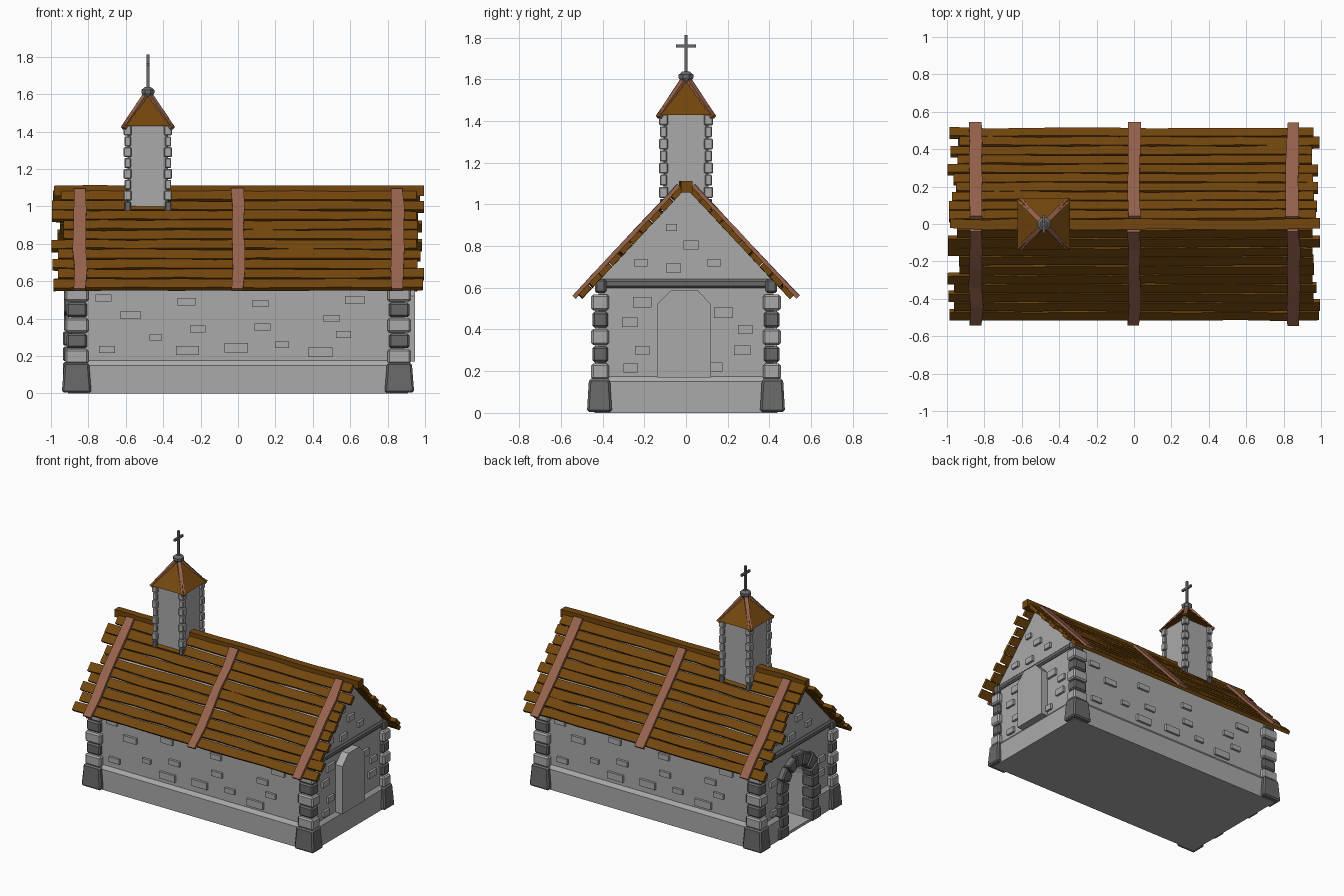
import bpy, bmesh, math, random
from mathutils import Matrix, Vector

random.seed(4)
cube = bpy.data.objects.get("Cube")
if cube:
    bpy.data.objects.remove(cube, do_unlink=True)


def material(name, rgb):
    m = bpy.data.materials.new(name)
    m.use_nodes = True
    m.diffuse_color = (*rgb, 1)
    m.node_tree.nodes["Principled BSDF"].inputs["Base Color"].default_value = (*rgb, 1)
    return m


STONE = material("light stone", (0.40, 0.40, 0.40))
DARK = material("dark stone", (0.14, 0.14, 0.14))
WOOD = material("roof wood", (0.17, 0.062, 0.004))
STRAP = material("strap wood", (0.31, 0.125, 0.075))


def finish(name, bm, mat, bevel=0):
    bmesh.ops.recalc_face_normals(bm, faces=bm.faces)
    me = bpy.data.meshes.new(name)
    bm.to_mesh(me)
    bm.free()
    me.materials.append(mat)
    ob = bpy.data.objects.new(name, me)
    bpy.context.scene.collection.objects.link(ob)
    if bevel:
        mod = ob.modifiers.new("Bevel", "BEVEL")
        mod.width, mod.segments = bevel, 1
    return ob


def block(bm, center, size, taper=1.0, rot=None):
    """Box whose top is scaled by taper."""
    verts = bmesh.ops.create_cube(bm, size=1)["verts"]
    for v in verts:
        k = taper if v.co.z > 0 else 1
        v.co = Vector((v.co.x * size[0] * k, v.co.y * size[1] * k, v.co.z * size[2]))
        if rot:
            v.co = rot @ v.co
        v.co += Vector(center)


def prism(bm, profile, x0, x1):
    """Extrude a (y, z) outline along x."""
    face = bm.faces.new([bm.verts.new((x0, y, z)) for y, z in profile])
    ext = bmesh.ops.extrude_face_region(bm, geom=[face])["geom"]
    for v in ext:
        if isinstance(v, bmesh.types.BMVert):
            v.co.x = x1


def board(bm, start, end, across, normal, width, thick, steps, wobble):
    """Rough-hewn plank; its top face runs from start to end."""
    start, end = Vector(start), Vector(end)
    rings = []
    for i in range(steps + 1):
        mid = start.lerp(end, i / steps) + across * random.uniform(-wobble, wobble)
        mid += normal * random.uniform(-wobble, wobble) * 0.4
        w = across * (width / 2 + random.uniform(-wobble, wobble) * 0.5)
        low = normal * thick
        rings.append([bm.verts.new(p) for p in (mid - w, mid + w, mid + w - low, mid - w - low)])
    bm.faces.new(rings[0])
    bm.faces.new(rings[-1])
    for a, b in zip(rings, rings[1:]):
        for k in range(4):
            bm.faces.new((a[k], a[k - 1], b[k - 1], b[k]))


# Walls and plinth, with a round-headed doorway cut into the entrance end
SPRING, INNER, OUTER = 0.33, 0.14, 0.225
bm = bmesh.new()
prism(bm, [(-0.42, 0.01), (0.42, 0.01), (0.42, 0.63), (0, 1.08), (-0.42, 0.63)], -0.89, 0.89)
walls = finish("walls", bm, STONE)
bm = bmesh.new()
block(bm, (0, 0, 0.075), (1.82, 0.88, 0.15))
top = max(bm.faces, key=lambda f: f.calc_center_median().z)
ext = bmesh.ops.extrude_face_region(bm, geom=[top])["geom"]
for v in ext:
    if isinstance(v, bmesh.types.BMVert):
        v.co = (v.co.x * 0.978, v.co.y * 0.955, 0.175)
bm.faces.remove(top)
plinth = finish("plinth", bm, STONE)
bm = bmesh.new()
arc = [math.pi * i / 12 for i in range(13)]
prism(bm, [(INNER, 0.02)] + [(INNER * math.cos(a), SPRING + INNER * math.sin(a)) for a in arc]
      + [(-INNER, 0.02)], -1.1, -0.6)
cutter = finish("doorway_cutter", bm, STONE)
cutter.hide_render = True
for ob in (walls, plinth):
    mod = ob.modifiers.new("Doorway", "BOOLEAN")
    mod.object, mod.operation, mod.solver = cutter, "DIFFERENCE", "EXACT"
    bpy.context.view_layer.objects.active = ob
    bpy.ops.object.modifier_apply(modifier=mod.name)
bpy.data.objects.remove(cutter, do_unlink=True)

# Door surround: stacked jambs and a ring of wedge stones
bm = bmesh.new()
for s in (-1, 1):
    for i in range(4):
        w = 0.10 if i % 2 == 0 else 0.08
        block(bm, (-0.89, s * (INNER + w / 2 - 0.005), 0.005 + 0.0825 * (i + 0.5)), (0.09, w, 0.077))
for i in range(7):
    a0, a1 = (math.pi * (i + k) / 7 for k in (0.04, 0.96))
    r = OUTER + (0.012 if i % 2 else 0)
    prism(bm, [(q * math.cos(a), SPRING + q * math.sin(a))
               for q, a in ((INNER - 0.005, a0), (r, a0), (r, a1), (INNER - 0.005, a1))], -0.93, -0.85)
finish("door_surround", bm, DARK, 0.008)

# Shallow chancel slab on the far end
bm = bmesh.new()
prism(bm, [(-0.14, 0.17), (0.12, 0.17), (0.12, 0.52), (0.055, 0.59), (-0.07, 0.59), (-0.14, 0.52)], 0.86, 0.945)
finish("chancel_slab", bm, STONE)

# Corner stones, alternating light and dark above a tapered foot
dark, light = bmesh.new(), bmesh.new()
for sx in (-1, 1):
    for sy in (-1, 1):
        block(dark, (sx * 0.863, sy * 0.415, 0.084), (0.158, 0.12, 0.16), 0.84)
        for i in range(5):
            odd = i % 2
            size = (0.11, 0.075, 0.077) if odd else (0.125, 0.085, 0.077)
            block(dark if odd else light, (sx * 0.862, sy * 0.412, 0.198 + 0.083 * i), size)
        block(dark, (sx * 0.87, sy * 0.41, 0.608), (0.09, 0.055, 0.068))
for sx in (-1, 1):
    block(dark, (sx * 0.885, 0, 0.62), (0.04, 0.82, 0.042))
finish("dark_corner_stones", dark, DARK, 0.01)
finish("light_corner_stones", light, STONE, 0.01)

# Loose stones standing out of the walls
side_stones = [(-.72, .51, .085), (-.575, .42, .105), (-.275, .49, .095), (-.215, .345, .085),
               (.12, .48, .085), (.625, .5, .105), (.5, .4, .085), (.13, .355, .085),
               (.565, .315, .08), (-.44, .3, .065), (-.7, .235, .085), (-.27, .23, .125),
               (-.01, .245, .125), (.235, .26, .075), (.44, .22, .13)]
end_stones = [(-.21, .53, .09), (-.27, .435, .075), (-.21, .3, .07), (-.265, .215, .07),
              (.18, .48, .09), (.285, .4, .07), (.27, .3, .08), (.14, .22, .07),
              (-.07, .89, .052), (.025, .805, .072), (-.215, .72, .062), (-.06, .695, .072), (.135, .72, .062)]
bm = bmesh.new()
for s in (-1, 1):
    for x, z, w in side_stones:
        block(bm, (-s * x, s * 0.422, z), (w, 0.03, 0.012 + w * 0.3))
    for y, z, w in end_stones:
        if s > 0 or z > 0.6 or abs(y) > 0.26:
            block(bm, (s * 0.892, s * y, z), (0.03, w, 0.01 + w * 0.45))
finish("wall_stones", bm, STONE)

# Main roof: rough planks held down by three straps on each slope
X = Vector((1, 0, 0))
planks, straps = bmesh.new(), bmesh.new()
PITCH = 0.0715
for s in (-1, 1):
    down = Vector((0, s * 0.684, -0.729))
    out = Vector((0, s * 0.729, 0.684))
    origin = Vector((0, s * 0.042, 1.098))
    for i in range(10):
        c = origin + down * (PITCH * (i + 0.5)) - out * 0.018
        x0, x1 = -random.uniform(0.93, 1.0), random.uniform(0.95, 1.0)
        board(planks, c + X * x0, c + X * x1, down, out, PITCH - 0.009, 0.026, 9, 0.004)
    for x in (-0.845, 0.0, 0.85):
        c = origin + X * x
        board(straps, c, c + down * 0.735, X, out, 0.066, 0.02, 5, 0.006)
board(planks, (-0.985, 0, 1.112), (0.995, 0, 1.112), Vector((0, 1, 0)), Vector((0, 0, 1)), 0.054, 0.055, 10, 0.005)
finish("roof_planks", planks, WOOD)
finish("roof_straps", straps, STRAP)

# Bell tower with small corner stones
TX = -0.482
bm = bmesh.new()
block(bm, (TX, 0, 1.19), (0.216, 0.216, 0.49))
finish("tower_walls", bm, STONE)
dark, light = bmesh.new(), bmesh.new()
for sx in (-1, 1):
    for sy in (-1, 1):
        for i in range(8):
            w = 0.042 if i % 2 else 0.034
            block(light if i else dark, (TX + sx * 0.108, sy * 0.108, 1.0 + 0.058 * i), (w, w, 0.053))
finish("tower_corner_stones", light, STONE, 0.005)
finish("tower_foot_stones", dark, DARK, 0.005)

# Tower roof: overlapping square courses with hip battens
bm = bmesh.new()
COURSES, EAVE, PEAK = 5, 1.43, 1.6
for i in range(COURSES):
    t0, t1 = i / COURSES, (i + 1) / COURSES
    z0, z1 = (EAVE + (PEAK - EAVE) * t for t in (t0, t1))
    r0, r1 = (0.128 * (1 - t) + 0.012 for t in (t0, t1))
    bmesh.ops.create_cone(bm, cap_ends=True, segments=4, radius1=r0 * math.sqrt(2),
                          radius2=(r1 - 0.006) * math.sqrt(2), depth=z1 - z0,
                          matrix=Matrix.Translation((TX, 0, (z0 + z1) / 2)) @ Matrix.Rotation(math.pi / 4, 4, "Z"))
finish("tower_roof", bm, WOOD)
bm = bmesh.new()
for sx in (-1, 1):
    for sy in (-1, 1):
        a, b = Vector((TX + sx * 0.135, sy * 0.135, 1.425)), Vector((TX + sx * 0.01, sy * 0.01, 1.612))
        across = Vector((-sy, sx, 0)).normalized()
        normal = across.cross(b - a).normalized()
        normal *= 1 if normal.z > 0 else -1
        board(bm, a, b, across, normal, 0.026, 0.018, 3, 0.001)
finish("tower_hip_battens", bm, STRAP)

# Finial cap and cross
bm = bmesh.new()
for z0, z1, r0, r1 in ((1.585, 1.607, 0.024, 0.038), (1.607, 1.622, 0.038, 0.038), (1.622, 1.638, 0.038, 0.018)):
    bmesh.ops.create_cone(bm, cap_ends=True, segments=8, radius1=r0, radius2=r1, depth=z1 - z0,
                          matrix=Matrix.Translation((TX, 0, (z0 + z1) / 2)) @ Matrix.Rotation(math.pi / 8, 4, "Z"))
finish("finial_cap", bm, DARK)
bm = bmesh.new()
block(bm, (TX, 0, 1.72), (0.015, 0.015, 0.186))
block(bm, (TX, 0, 1.76), (0.014, 0.098, 0.016))
finish("cross", bm, DARK)
